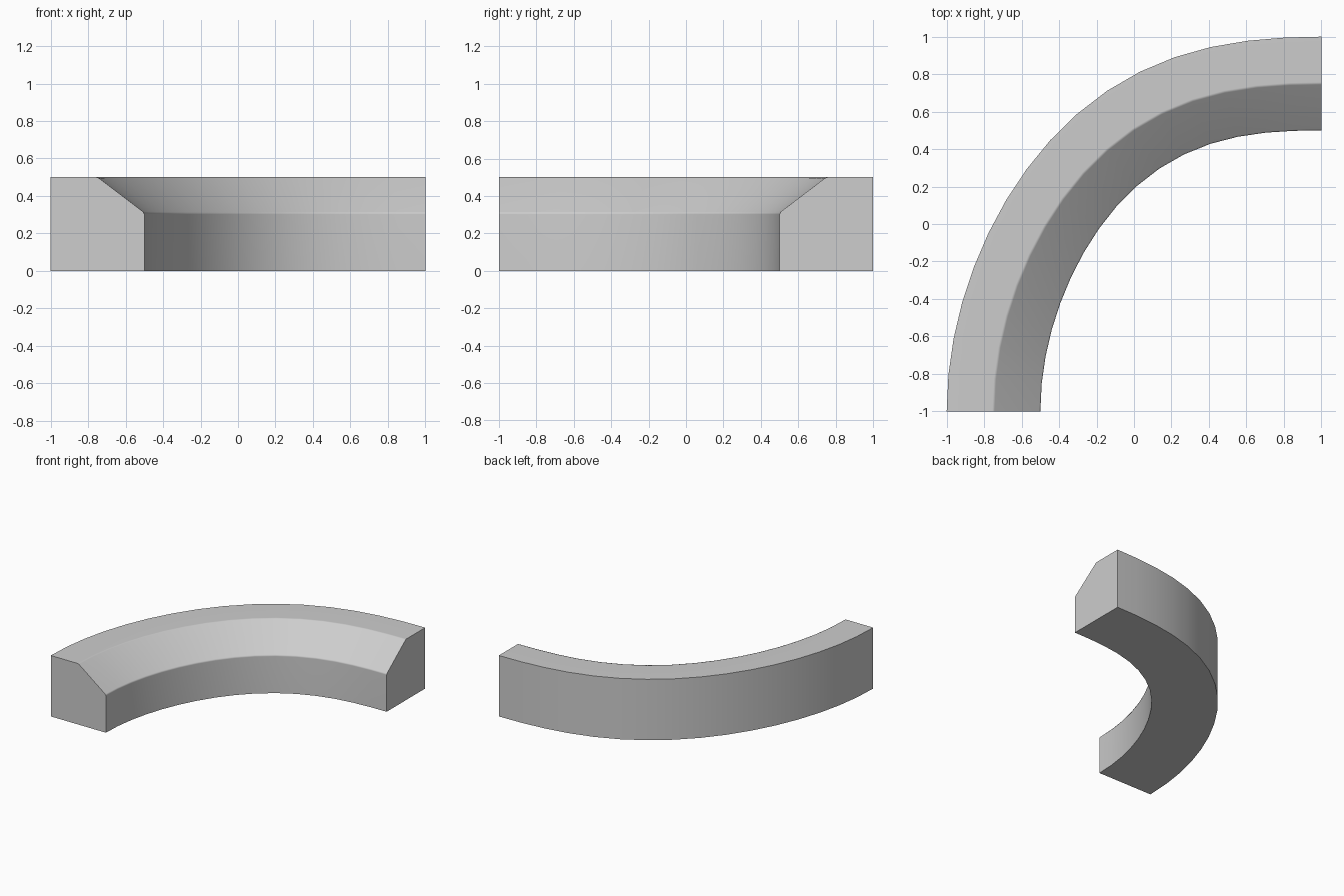
import bpy
import bmesh
from math import cos, sin, pi, radians

cube = bpy.data.objects.get("Cube")
if cube:
    bpy.data.objects.remove(cube, do_unlink=True)

# Plain grey material
grey = bpy.data.materials.new("plain grey")
grey.use_nodes = True
colour = (0.61, 0.61, 0.61, 1)
grey.diffuse_color = colour
for node in grey.node_tree.nodes:
    if node.type == 'BSDF_PRINCIPLED':
        node.inputs["Base Color"].default_value = colour

# Cross-section (radius, height): sloped inner shoulder with softened corners
PROFILE = [(1.5, 0), (1.5, 0.302), (1.506, 0.315), (1.744, 0.496),
           (1.757, 0.5), (2, 0.5), (2, 0)]
STEPS = 16
BULGE = 0.058


def sweep_bend(name, profile, centre, steps, bulge):
    """Sweep a closed profile through a quarter turn that swells past its middle."""
    bm = bmesh.new()
    rings = []
    for i in range(steps + 1):
        t = i / steps
        a = pi - pi / 2 * t
        swell = bulge * sin(pi * t ** 1.5) ** 2
        rings.append([bm.verts.new((centre[0] + (r + swell) * cos(a),
                                    centre[1] + (r + swell) * sin(a), z))
                      for r, z in profile])
    n = len(profile)
    for near, far in zip(rings, rings[1:]):
        for k in range(n):
            j = (k + 1) % n
            bm.faces.new((near[k], near[j], far[j], far[k]))
    # Flat end caps
    bm.faces.new(rings[0])
    bm.faces.new(rings[-1][::-1])
    bmesh.ops.recalc_face_normals(bm, faces=bm.faces)
    mesh = bpy.data.meshes.new(name)
    bm.to_mesh(mesh)
    bm.free()
    obj = bpy.data.objects.new(name, mesh)
    bpy.context.collection.objects.link(obj)
    return obj


# Curved kerb
kerb = sweep_bend("curved_kerb", PROFILE, (1, -1), STEPS, BULGE)
kerb.data.materials.append(grey)

# Smooth along the curve, crisp at the square edges
bpy.ops.object.select_all(action='DESELECT')
kerb.select_set(True)
bpy.context.view_layer.objects.active = kerb
bpy.ops.object.shade_smooth_by_angle(angle=radians(30))
weighted = kerb.modifiers.new("flat_face_normals", 'WEIGHTED_NORMAL')
weighted.keep_sharp = True
